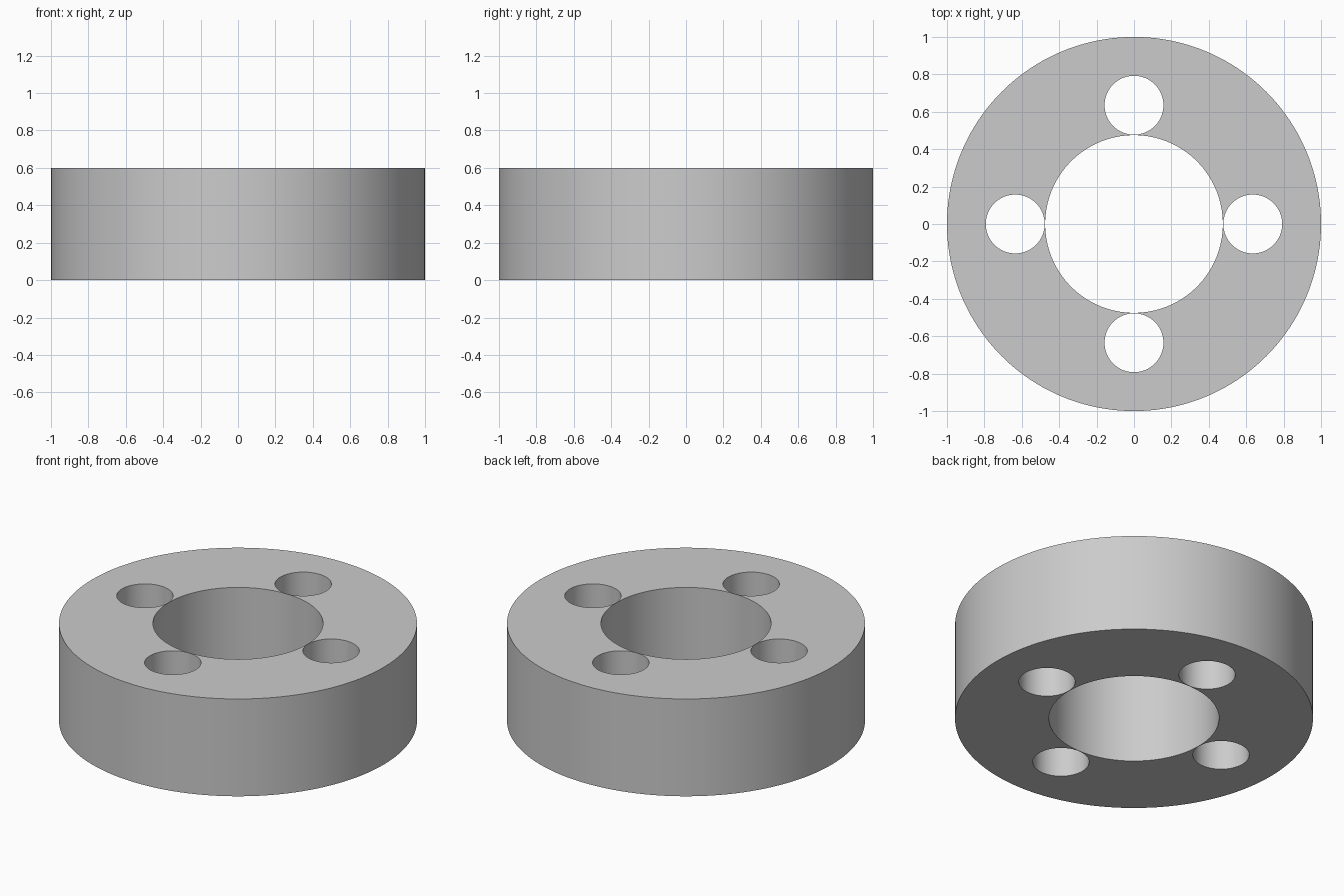
import bpy
import math

if "Cube" in bpy.data.objects:
    bpy.data.objects.remove(bpy.data.objects["Cube"])

HEIGHT = 0.6
HOLE_RING = 0.635


def cylinder(name, radius, depth, x=0.0, y=0.0, sides=128):
    bpy.ops.mesh.primitive_cylinder_add(
        vertices=sides, radius=radius, depth=depth, location=(x, y, HEIGHT / 2))
    obj = bpy.context.object
    obj.name = name
    return obj


# Thick round disc
ring = cylinder("flange_ring", 1.0, HEIGHT, sides=160)

# Cutters: central bore and four bolt holes just clear of it
cutters = [cylinder("bore_cutter", 0.475, HEIGHT + 0.2)]
for i in range(4):
    a = i * math.pi / 2
    cutters.append(cylinder(f"bolt_hole_cutter_{i + 1}", 0.1575, HEIGHT + 0.2,
                            HOLE_RING * math.cos(a), HOLE_RING * math.sin(a), 64))

# Cut the through holes
bpy.ops.object.select_all(action='DESELECT')
ring.select_set(True)
bpy.context.view_layer.objects.active = ring
for cutter in cutters:
    cutter.hide_render = True
    cut = ring.modifiers.new(cutter.name, 'BOOLEAN')
    cut.operation = 'DIFFERENCE'
    cut.solver = 'EXACT'
    cut.object = cutter
    bpy.ops.object.modifier_apply(modifier=cut.name)
for cutter in cutters:
    bpy.data.objects.remove(cutter, do_unlink=True)

# Smooth walls, sharp rims
bpy.ops.object.shade_smooth_by_angle(angle=math.radians(30))
